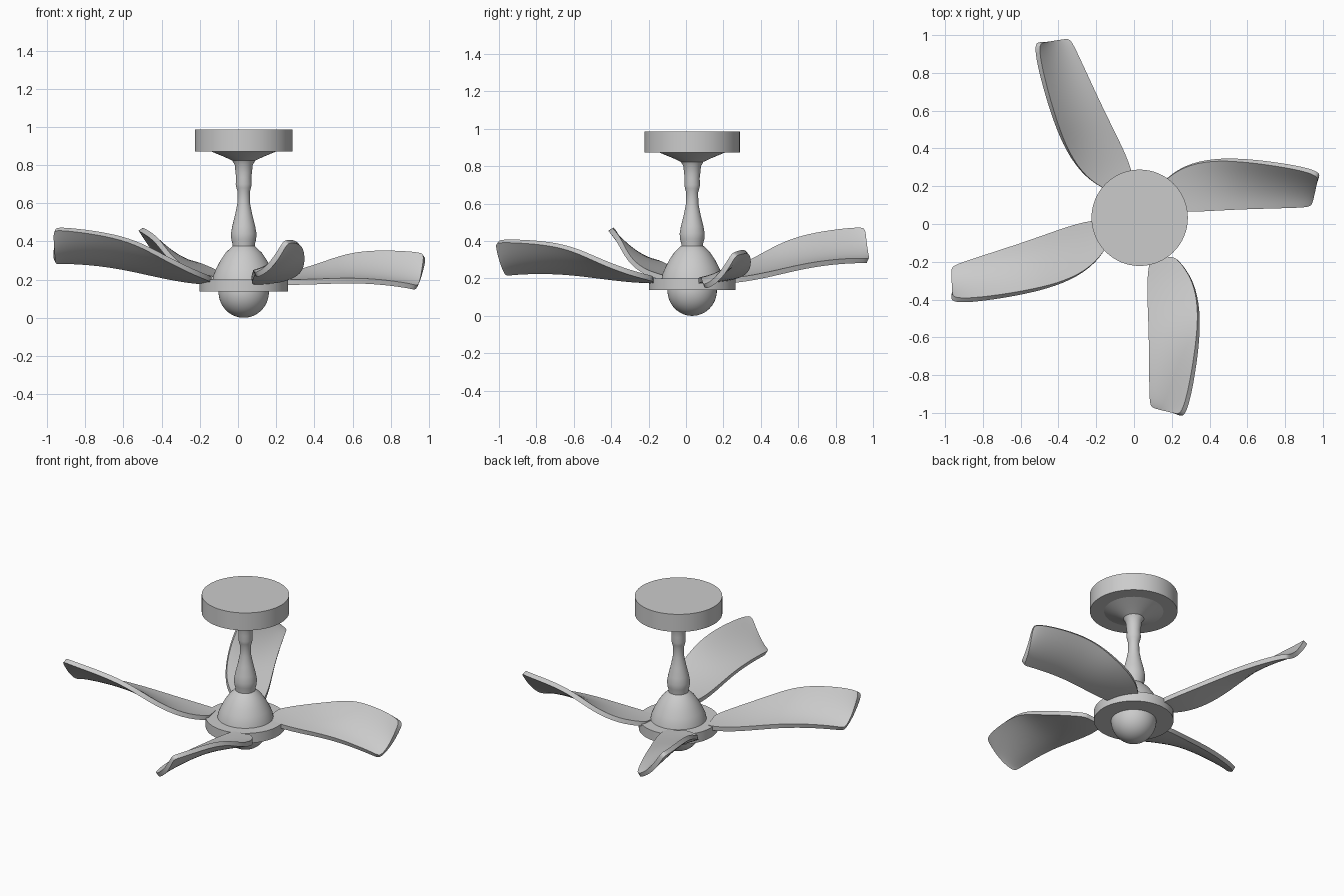
import bpy, bmesh, math

if "Cube" in bpy.data.objects:
    bpy.data.objects.remove(bpy.data.objects["Cube"])

HUB = (0.03, 0.033)


def finish(obj, angle=35):
    bpy.ops.object.select_all(action='DESELECT')
    obj.select_set(True)
    bpy.context.view_layer.objects.active = obj
    if obj.modifiers:
        bpy.ops.object.convert(target='MESH')
    bpy.ops.object.shade_smooth_by_angle(angle=math.radians(angle))


def make_object(name, bm):
    bmesh.ops.recalc_face_normals(bm, faces=bm.faces)
    mesh = bpy.data.meshes.new(name)
    bm.to_mesh(mesh)
    bm.free()
    obj = bpy.data.objects.new(name, mesh)
    bpy.context.collection.objects.link(obj)
    return obj


def lathe(name, profile, sides=64):
    """Spin (radius, z) points around the hub axis; ends are capped."""
    bm = bmesh.new()
    rings = []
    for r, z in profile:
        rings.append([bm.verts.new((HUB[0] + r * math.cos(2 * math.pi * i / sides),
                                    HUB[1] + r * math.sin(2 * math.pi * i / sides), z))
                      for i in range(sides)])
    for a, b in zip(rings, rings[1:]):
        for i in range(sides):
            j = (i + 1) % sides
            bm.faces.new((a[i], a[j], b[j], b[i]))
    bm.faces.new(rings[0])
    bm.faces.new(rings[-1])
    finish(make_object(name, bm))


# Ceiling canopy and the flared downrod beneath it
lathe("ceiling_canopy", [(0.255, 0.872), (0.255, 0.985)])
lathe("downrod", [(0.18, 0.875), (0.10, 0.842), (0.06, 0.823), (0.047, 0.80), (0.043, 0.76),
                  (0.04, 0.735), (0.042, 0.70), (0.038, 0.68), (0.032, 0.66), (0.033, 0.60),
                  (0.045, 0.54), (0.06, 0.48), (0.067, 0.44), (0.065, 0.41), (0.058, 0.385),
                  (0.058, 0.35)])

# Motor housing, mounting disc and lamp globe
lathe("motor_housing", [(0.05, 0.38), (0.062, 0.372), (0.095, 0.34), (0.122, 0.30),
                        (0.143, 0.26), (0.158, 0.225), (0.165, 0.19)])
lathe("mounting_disc", [(0.232, 0.137), (0.232, 0.20)])
globe = [(0.132 * math.sin(a), 0.135 - 0.135 * math.cos(a))
         for a in (math.radians(d) for d in range(1, 122, 6))]
lathe("lamp_globe", globe)

# Blade stations: distance, low edge side and height, high edge side and height
STATIONS = [
    (0.11, 0.045, 0.187, 0.185, 0.200),
    (0.22, 0.028, 0.185, 0.275, 0.222),
    (0.37, 0.035, 0.188, 0.308, 0.268),
    (0.52, 0.045, 0.195, 0.303, 0.330),
    (0.67, 0.050, 0.192, 0.285, 0.345),
    (0.82, 0.055, 0.175, 0.258, 0.340),
    (0.885, 0.060, 0.162, 0.235, 0.333),
    (0.905, 0.070, 0.157, 0.218, 0.325),
]


def blade(name, origin, degrees, stretch, rise):
    ca, sa = math.cos(math.radians(degrees)), math.sin(math.radians(degrees))
    bm = bmesh.new()
    rows = []
    for u, v0, z0, v1, z1 in STATIONS:
        row = []
        for k in range(6):
            t = k / 5
            x = (u + 0.05 * t * u) * stretch
            y = v0 + (v1 - v0) * t
            # dished cross-section, deeper where the blade is pitched
            z = z0 + (z1 - z0) * t - 0.9 * (z1 - z0) * t * (1 - t) * 0.8
            z += rise * max(0, u - 0.15)
            row.append(bm.verts.new((origin[0] + ca * x - sa * y,
                                     origin[1] + sa * x + ca * y, z)))
        rows.append(row)
    for a, b in zip(rows, rows[1:]):
        for k in range(5):
            bm.faces.new((a[k], b[k], b[k + 1], a[k + 1]))
    obj = make_object(name, bm)
    sub = obj.modifiers.new("smooth", 'SUBSURF')
    sub.levels = sub.render_levels = 2
    solid = obj.modifiers.new("thickness", 'SOLIDIFY')
    solid.thickness = 0.028
    solid.offset = 0
    finish(obj)


# Four blades, each with its own seat, heading and upward tilt
blade("blade_right", (0.03, 0.035), 0, 1.0, 0.0)
blade("blade_back", (0.09, 0.13), 113.3, 1.05, 0.18)
blade("blade_left", (-0.07, 0.10), 196.5, 1.05, 0.18)
blade("blade_front", (0.045, -0.06), -91, 1.0, 0.09)
